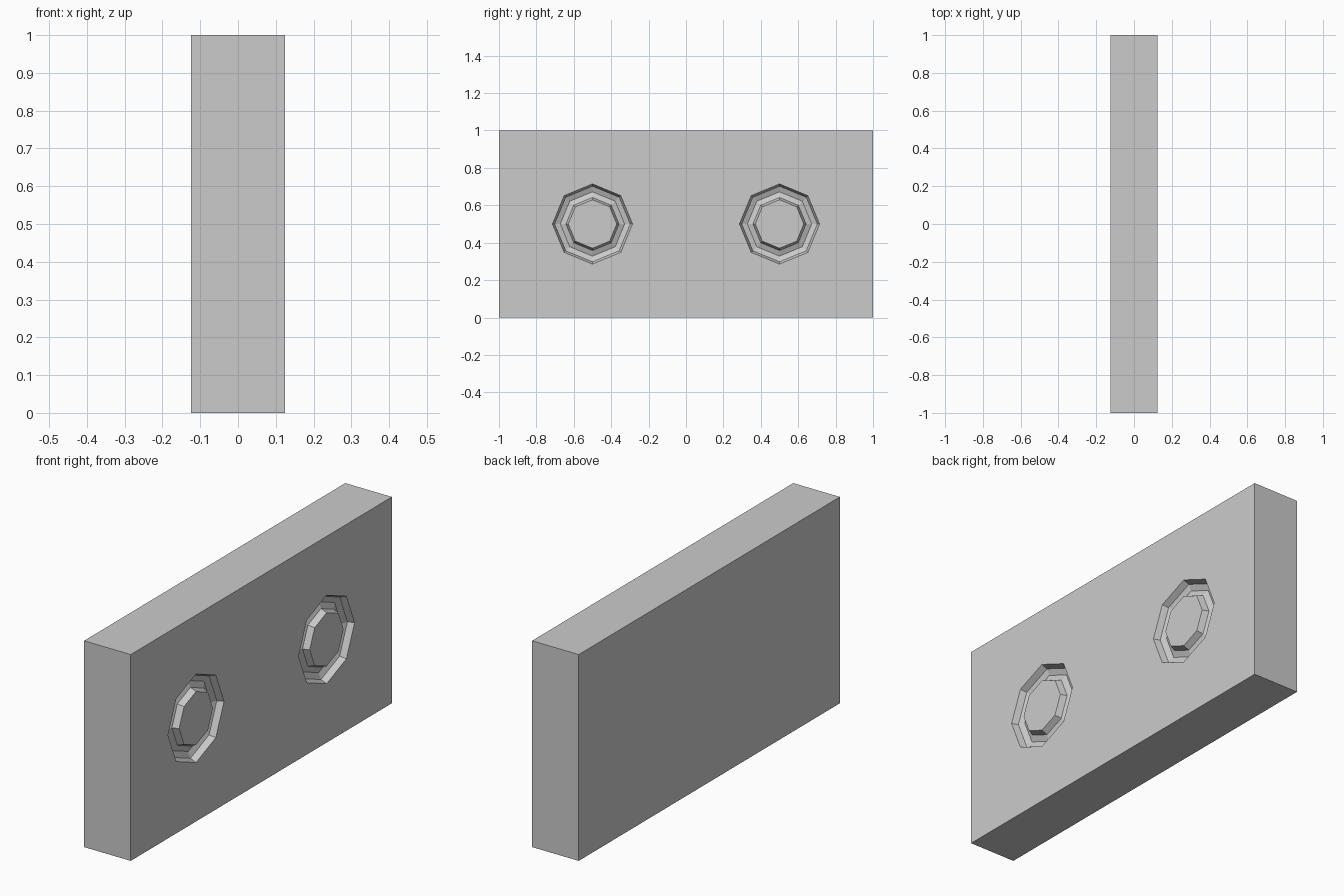
import bpy
import math

if "Cube" in bpy.data.objects:
    bpy.data.objects.remove(bpy.data.objects["Cube"])

# Slab body
bpy.ops.mesh.primitive_cube_add(size=1, location=(0, 0, 0.5))
slab = bpy.context.object
slab.name = "slab"
slab.scale = (0.25, 2.0, 1.0)
bpy.ops.object.transform_apply(location=True, rotation=True, scale=True)

# Two octagonal ring grooves, cut by half-sunk tori on the +x face
for side in (-1, 1):
    bpy.ops.mesh.primitive_torus_add(
        major_radius=0.172, minor_radius=0.0425,
        major_segments=8, minor_segments=8,
        location=(0.1251, 0.5 * side, 0.5), rotation=(0, math.pi / 2, 0))
    cutter = bpy.context.object
    cutter.name = "groove_cutter"
    cutter.hide_render = True

    mod = slab.modifiers.new("ring_groove", 'BOOLEAN')
    mod.operation = 'DIFFERENCE'
    mod.solver = 'EXACT'
    mod.object = cutter

    bpy.ops.object.select_all(action='DESELECT')
    slab.select_set(True)
    bpy.context.view_layer.objects.active = slab
    bpy.ops.object.modifier_apply(modifier=mod.name)
    bpy.data.objects.remove(cutter, do_unlink=True)

# Flat faces throughout
for face in slab.data.polygons:
    face.use_smooth = False
